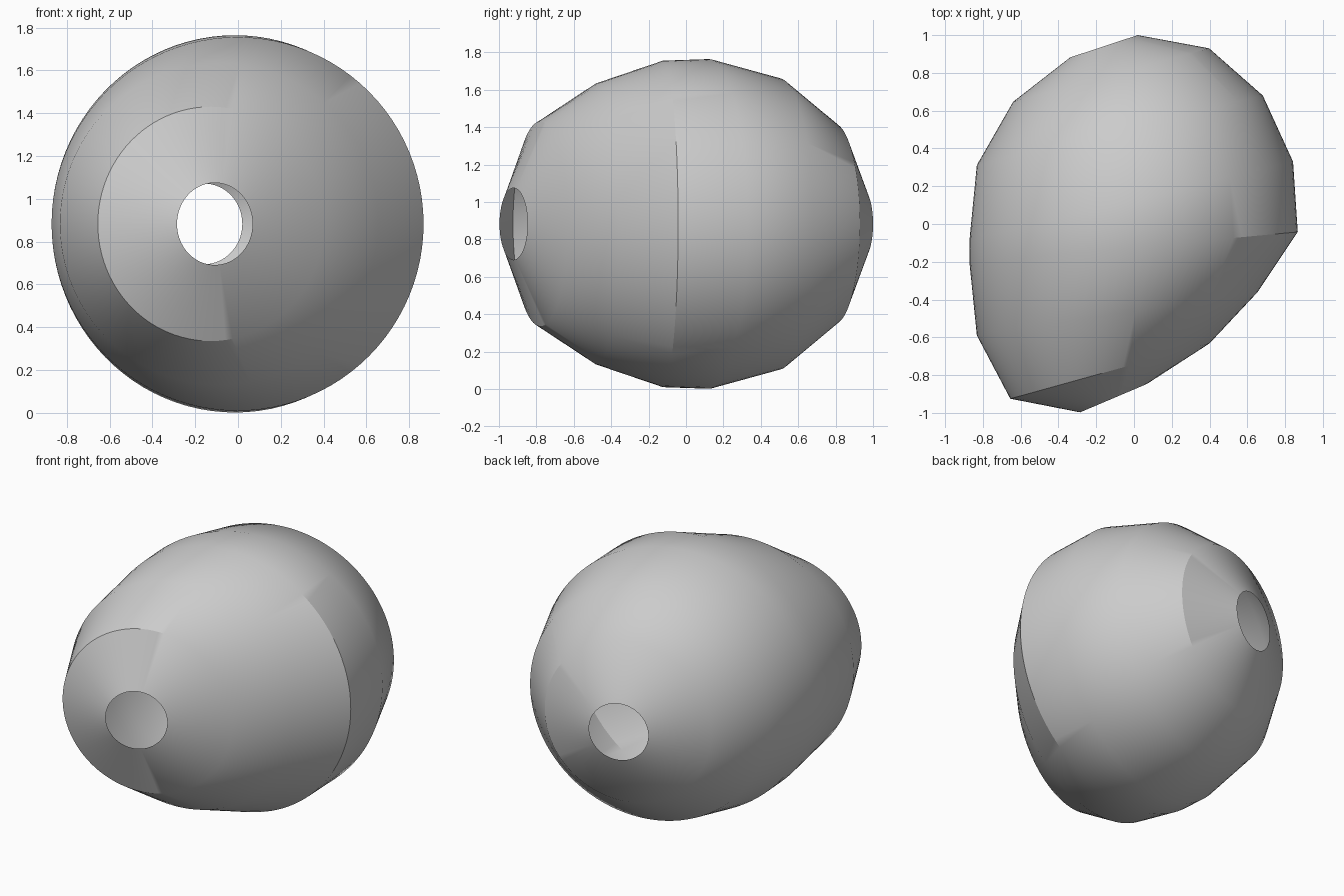
import bpy, bmesh, math
from mathutils import Vector

if "Cube" in bpy.data.objects:
    bpy.data.objects.remove(bpy.data.objects["Cube"])

SEGMENTS = 96
MID_Z = 0.883

# Left and right ends of each tilted circular ring, front to back (x, y)
RINGS = [
    ((-0.285, -0.997), (0.068, -0.847)),
    ((-0.655, -0.925), (0.40, -0.632)),
    ((-0.832, -0.59), (0.655, -0.36)),
    ((-0.871, -0.205), (0.867, -0.042)),
    ((-0.871, -0.085), (0.842, 0.33)),
    ((-0.832, 0.312), (0.682, 0.68)),
    ((-0.64, 0.647), (0.398, 0.93)),
    ((-0.338, 0.882), (0.02, 1.0)),
]

grey = bpy.data.materials.new("plain grey")
grey.diffuse_color = (0.6, 0.6, 0.6, 1.0)
grey.use_nodes = True
grey.node_tree.nodes["Principled BSDF"].inputs["Base Color"].default_value = grey.diffuse_color

# Hollow shell lofted through the rings, open at both ends
bm = bmesh.new()
loops = []
for left, right in RINGS:
    a, b = Vector((*left, MID_Z)), Vector((*right, MID_Z))
    centre, across = (a + b) / 2, (b - a) / 2
    up = Vector((0, 0, across.length))
    loops.append([
        bm.verts.new(centre + across * math.cos(t) + up * math.sin(t))
        for t in (2 * math.pi * i / SEGMENTS for i in range(SEGMENTS))
    ])
for near, far in zip(loops, loops[1:]):
    for i in range(SEGMENTS):
        j = (i + 1) % SEGMENTS
        bm.faces.new((near[i], far[i], far[j], near[j]))

# Make the faces point outwards
bm.normal_update()
if sum(f.normal.dot(f.calc_center_median() - Vector((0, 0, MID_Z))) for f in bm.faces) < 0:
    bmesh.ops.reverse_faces(bm, faces=bm.faces[:])

mesh = bpy.data.meshes.new("bead_shell")
bm.to_mesh(mesh)
bm.free()
mesh.materials.append(grey)
shell = bpy.data.objects.new("bead_shell", mesh)
bpy.context.collection.objects.link(shell)

# Smooth shading that keeps the steep creases
bpy.context.view_layer.objects.active = shell
shell.select_set(True)
bpy.ops.object.shade_smooth_by_angle(angle=math.radians(30))
